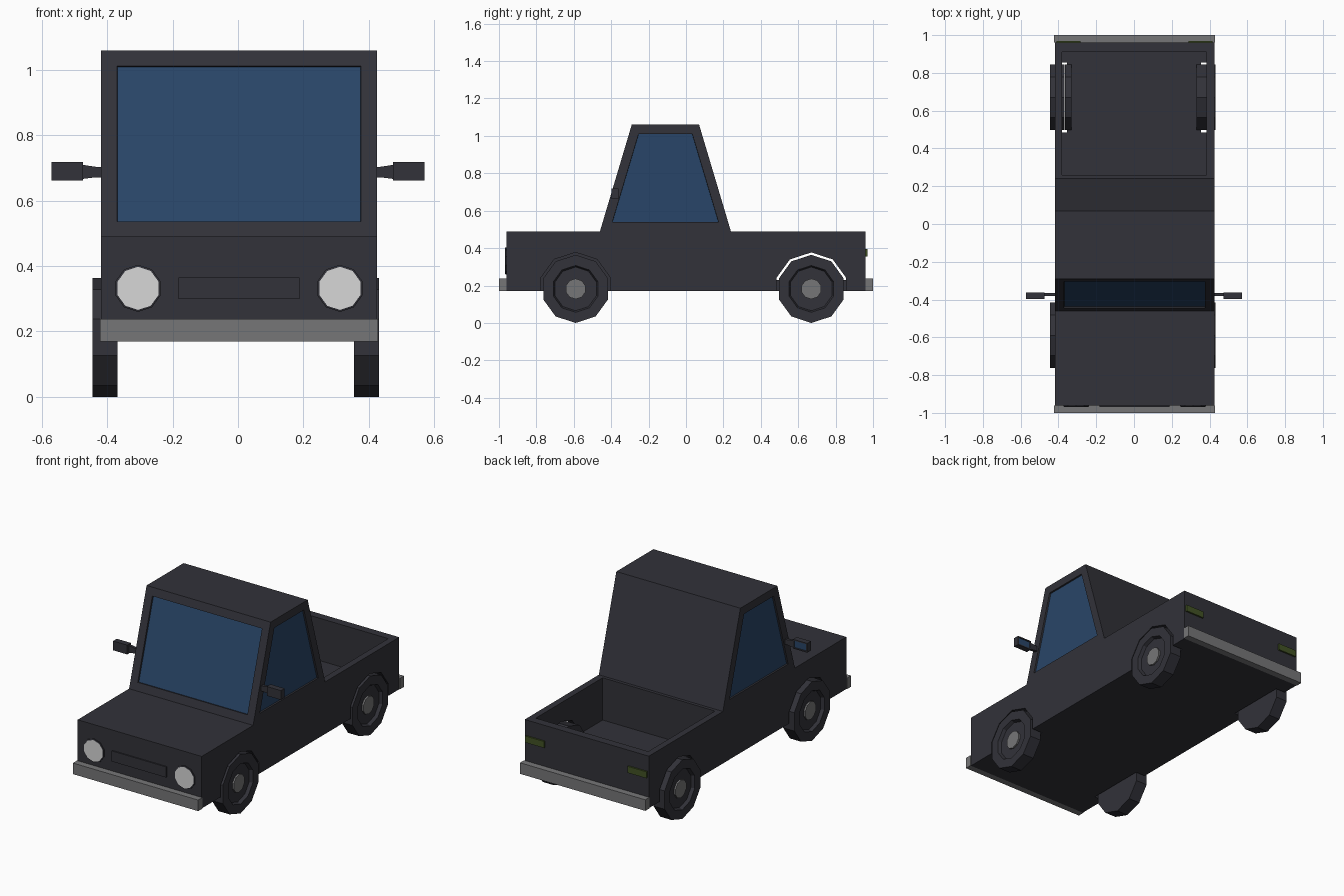
import bpy, bmesh, math
from mathutils import Vector

if "Cube" in bpy.data.objects:
    bpy.data.objects.remove(bpy.data.objects["Cube"])


def material(name, rgb):
    m = bpy.data.materials.new(name)
    m.diffuse_color = (*rgb, 1)
    m.use_nodes = True
    m.node_tree.nodes["Principled BSDF"].inputs["Base Color"].default_value = m.diffuse_color
    return m


PAINT = material("charcoal paint", (0.032, 0.032, 0.041))
GLASS = material("blue glass", (0.022, 0.060, 0.138))
METAL = material("grey metal", (0.18, 0.18, 0.185))
LAMP = material("white lamp", (0.68, 0.68, 0.68))
TAIL = material("olive tail lamp", (0.055, 0.085, 0.018))


def finish(bm, name, *mats):
    bmesh.ops.recalc_face_normals(bm, faces=bm.faces)
    me = bpy.data.meshes.new(name)
    bm.to_mesh(me)
    bm.free()
    for m in mats:
        me.materials.append(m)
    ob = bpy.data.objects.new(name, me)
    bpy.context.collection.objects.link(ob)
    return ob


def prism(points, axis, a, b):
    """Extrude a 2D profile along x or y from a to b."""
    bm = bmesh.new()
    place = (lambda p, t: (t, p[0], p[1])) if axis == 'x' else (lambda p, t: (p[0], t, p[1]))
    f = bm.faces.new([bm.verts.new(place(p, a)) for p in points])
    r = bmesh.ops.extrude_face_region(bm, geom=[f])
    d = Vector(place((0, 0), b - a))
    bmesh.ops.translate(bm, vec=d, verts=[v for v in r['geom'] if isinstance(v, bmesh.types.BMVert)])
    bmesh.ops.recalc_face_normals(bm, faces=bm.faces)
    return bm


def box(name, x, y, z, mat):
    pts = [(x[0], z[0]), (x[1], z[0]), (x[1], z[1]), (x[0], z[1])]
    return finish(prism(pts, 'y', y[0], y[1]), name, mat)


def ring(cu, cv, r, n=10):
    return [(cu + r * math.sin(2 * math.pi * i / n), cv - r * math.cos(2 * math.pi * i / n))
            for i in range(n)]


def recess(bm, faces, margin, wall, depth):
    """Inset faces, then push the middle inward."""
    bmesh.ops.inset_individual(bm, faces=faces, thickness=margin, use_even_offset=True)
    bmesh.ops.inset_individual(bm, faces=faces, thickness=wall, depth=-depth, use_even_offset=True)


def cut(target, cutter):
    cutter.hide_render = True
    m = target.modifiers.new("cut", 'BOOLEAN')
    m.operation, m.solver, m.object = 'DIFFERENCE', 'EXACT', cutter
    bpy.context.view_layer.objects.active = target
    bpy.ops.object.modifier_apply(modifier=m.name)
    bpy.data.objects.remove(cutter)


WHEEL_Y = {"front": -0.59, "rear": 0.67}
CX = 0.003      # body centre
WX = -0.007     # axle centre
WZ = 0.182

# Lower body with open bed and wheel wells
body = box("body", (CX - 0.422, CX + 0.422), (-0.96, 0.96), (0.17, 0.49), PAINT)
cut(body, box("bed_cutter", (-0.38, 0.385), (0.26, 0.91), (0.23, 0.7), PAINT))
for y in WHEEL_Y.values():
    for s in (-1, 1):
        cut(body, finish(prism(ring(y, WZ, 0.195), 'x', s * 0.355, s * 0.5), "well_cutter", PAINT))

# Cabin with recessed windscreen and side windows
bm = prism([(-0.46, 0.49), (0.24, 0.49), (0.07, 1.06), (-0.29, 1.06)], 'x', CX - 0.422, CX + 0.422)
bmesh.ops.delete(bm, geom=[f for f in bm.faces if f.normal.z < -0.9], context='FACES_ONLY')
panes = [f for f in bm.faces if abs(f.normal.x) > 0.9 or f.normal.y < -0.5]
recess(bm, panes, 0.049, 0.001, 0.01)
for f in panes:
    f.material_index = 1
finish(bm, "cabin", PAINT, GLASS)

# Wheels, hubs and rear wheel well liners
for end, y in WHEEL_Y.items():
    for s, side in ((-1, "left"), (1, "right")):
        bm = prism(ring(y, WZ, 0.182), 'x', WX + s * 0.362, WX + s * 0.438)
        recess(bm, [f for f in bm.faces if f.normal.x * s > 0.9], 0.054, 0.008, 0.02)
        finish(bm, f"{end}_{side}_wheel", PAINT)
        finish(prism(ring(y, WZ, 0.055), 'x', WX + s * 0.41, WX + s * 0.428),
               f"{end}_{side}_hub", METAL)
        if end == "rear":
            arch = [p for p in ring(y, WZ, 0.182) if p[1] > WZ]
            arch = [(min(p[0] for p in arch), 0.2)] + sorted(arch) + [(max(p[0] for p in arch), 0.2)]
            finish(prism(arch, 'x', s * 0.33, s * 0.365), f"{side}_well_liner", PAINT)

# Bumpers and grille
for s, end in ((-1, "front"), (1, "rear")):
    box(f"{end}_bumper", (CX - 0.426, CX + 0.426), (s * 0.96, s * 1.0), (0.17, 0.238), METAL)
box("grille", (-0.182, 0.188), (-0.968, -0.955), (0.30, 0.365), PAINT)

for s, side in ((-1, "left"), (1, "right")):
    # Headlamp: dark rim with a bright lens
    x = CX + s * 0.309
    bm = prism(ring(x, 0.332, 0.072), 'y', -0.955, -0.966)
    lens = [f for f in bm.faces if f.normal.y < -0.9]
    bmesh.ops.inset_individual(bm, faces=lens, thickness=0.006, depth=0.002)
    for f in lens:
        f.material_index = 1
    finish(bm, f"{side}_headlamp", PAINT, LAMP)
    # Tail lamp
    box(f"{side}_tail_lamp", sorted((CX + s * 0.285, CX + s * 0.412)), (0.955, 0.97),
        (0.355, 0.395), TAIL)
    # Door mirror: tapered arm, housing and blue glass facing back
    bm = prism([(s * 0.415, 0.672), (s * 0.435, 0.672), (s * 0.475, 0.667),
                (s * 0.475, 0.71), (s * 0.435, 0.704), (s * 0.415, 0.704)], 'y', -0.382, -0.364)
    finish(bm, f"{side}_mirror_arm", PAINT)
    x0, x1 = s * 0.475, s * 0.571
    bm = prism([(x0, 0.662), (x1, 0.662), (x1, 0.719), (x0, 0.719)], 'y', -0.398, -0.362)
    back = [f for f in bm.faces if f.normal.y > 0.9]
    recess(bm, back, 0.007, 0.001, 0.004)
    for f in back:
        f.material_index = 1
    finish(bm, f"{side}_mirror", PAINT, GLASS)
